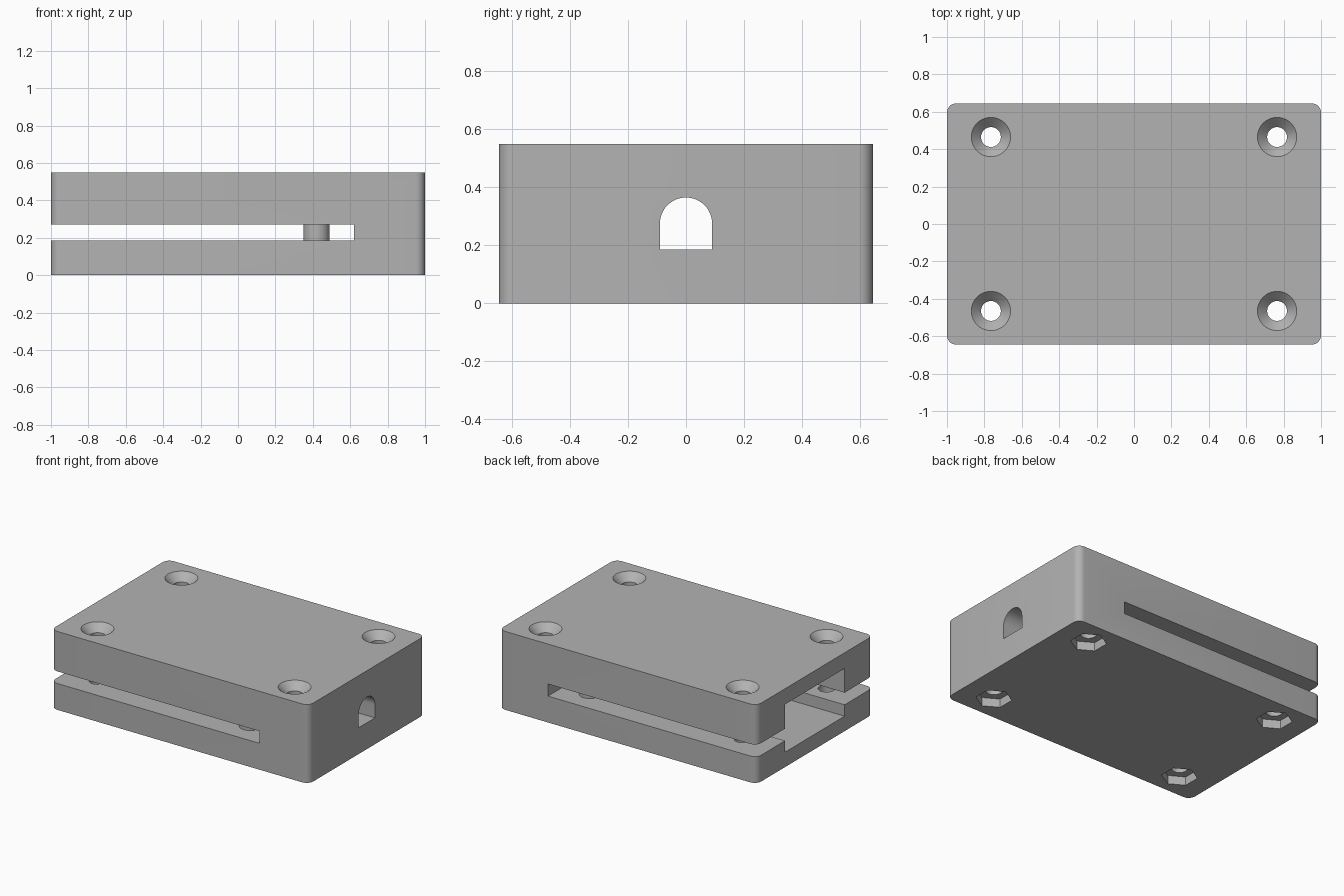
import bpy, bmesh, math
from mathutils import Matrix

cube = bpy.data.objects.get("Cube")
if cube:
    bpy.data.objects.remove(cube, do_unlink=True)

W, D, H = 2.0, 1.29, 0.55
SLOT_LOW, SLOT_HIGH = 0.185, 0.27
HOLE_X, HOLE_Y = 0.765, 0.465

grey = bpy.data.materials.new("plain grey")
grey.use_nodes = True
grey.diffuse_color = (0.45, 0.45, 0.45, 1)
grey.node_tree.nodes["Principled BSDF"].inputs["Base Color"].default_value = grey.diffuse_color


def finish(name, bm):
    bmesh.ops.recalc_face_normals(bm, faces=bm.faces)
    mesh = bpy.data.meshes.new(name)
    bm.to_mesh(mesh)
    bm.free()
    mesh.materials.append(grey)
    obj = bpy.data.objects.new(name, mesh)
    bpy.context.collection.objects.link(obj)
    return obj


def box(name, x0, x1, y0, y1, z0, z1, corner=0):
    bm = bmesh.new()
    bmesh.ops.create_cube(bm, size=1)
    for v in bm.verts:
        v.co.x = x1 if v.co.x > 0 else x0
        v.co.y = y1 if v.co.y > 0 else y0
        v.co.z = z1 if v.co.z > 0 else z0
    if corner:
        upright = [e for e in bm.edges if abs(e.verts[0].co.z - e.verts[1].co.z) > 0.01]
        bmesh.ops.bevel(bm, geom=upright, offset=corner, segments=8, profile=0.5, affect='EDGES')
    return finish(name, bm)


def cone(name, x, y, z0, z1, r0, r1, sides=40, turn=0):
    bm = bmesh.new()
    place = Matrix.Translation((x, y, (z0 + z1) / 2)) @ Matrix.Rotation(turn, 4, 'Z')
    bmesh.ops.create_cone(bm, cap_ends=True, segments=sides, radius1=r0, radius2=r1,
                          depth=z1 - z0, matrix=place)
    return finish(name, bm)


def arch(name, x0, x1, radius, z0, spring):
    # Straight-sided arch extruded along x
    bm = bmesh.new()
    points = [(-radius, z0), (radius, z0)]
    steps = 24
    for i in range(steps + 1):
        a = math.pi * i / steps
        points.append((radius * math.cos(a), spring + radius * math.sin(a)))
    face = bm.faces.new([bm.verts.new((x0, y, z)) for y, z in points])
    result = bmesh.ops.extrude_face_region(bm, geom=[face])
    for v in result["geom"]:
        if isinstance(v, bmesh.types.BMVert):
            v.co.x = x1
    return finish(name, bm)


# Case block with rounded upright corners
case = box("case", -W / 2, W / 2, -D / 2, D / 2, 0, H, corner=0.05)

# Board slot, inner cavity and cable tunnel
cutters = [
    box("slot_cutter", -1.2, 0.62, -1, 1, SLOT_LOW, SLOT_HIGH),
    box("cavity_cutter", -1.2, 0.6, -0.33, 0.33, 0.105, 0.44),
    arch("cable_cutter", 0.4, 1.2, 0.09, SLOT_LOW, 0.275),
]

# Screw holes with countersinks above and nut recesses below
for sx in (-1, 1):
    for sy in (-1, 1):
        x, y = sx * HOLE_X, sy * HOLE_Y
        cutters += [
            cone("screw_cutter", x, y, -0.1, H + 0.1, 0.053, 0.053),
            cone("countersink_cutter", x, y, H - 0.052, H + 0.01, 0.053, 0.115),
            cone("nut_cutter", x, y, -0.1, 0.06, 0.115, 0.115, sides=6),
        ]

for cutter in cutters:
    cutter.hide_render = True
    mod = case.modifiers.new(cutter.name, 'BOOLEAN')
    mod.operation = 'DIFFERENCE'
    mod.solver = 'EXACT'
    mod.object = cutter

# Bake the cuts and discard the cutters
bpy.context.view_layer.update()
graph = bpy.context.evaluated_depsgraph_get()
baked = bpy.data.meshes.new_from_object(case.evaluated_get(graph))
case.modifiers.clear()
case.data = baked
for cutter in cutters:
    bpy.data.objects.remove(cutter, do_unlink=True)

# Locating posts bridging the slot
posts = [cone(side + "_locating_post", 0.42, sy * HOLE_Y, SLOT_LOW, SLOT_HIGH, 0.07, 0.07)
         for side, sy in (("front", -1), ("back", 1))]

bpy.ops.object.select_all(action='DESELECT')
for obj in [case] + posts:
    obj.select_set(True)
bpy.context.view_layer.objects.active = case
bpy.ops.object.shade_smooth_by_angle(angle=math.radians(30))
